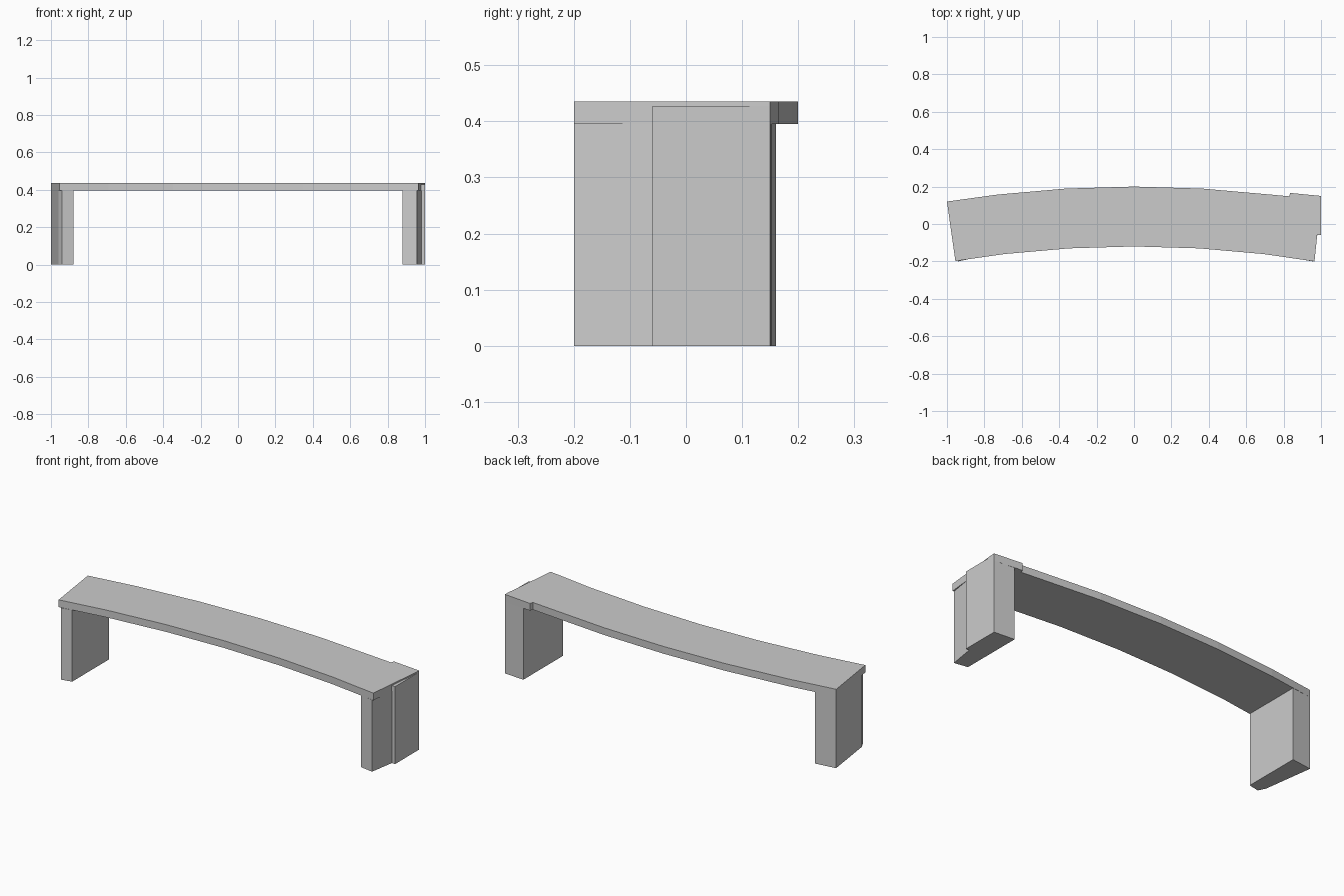
import bpy, bmesh, math

if "Cube" in bpy.data.objects:
    bpy.data.objects.remove(bpy.data.objects["Cube"])


def prism(name, outline, z0, z1):
    """Extrude a plan outline (counter-clockwise) from z0 to z1."""
    bm = bmesh.new()
    face = bm.faces.new([bm.verts.new((x, y, z0)) for x, y in outline])
    ext = bmesh.ops.extrude_face_region(bm, geom=[face])["geom"]
    top = [v for v in ext if isinstance(v, bmesh.types.BMVert)]
    bmesh.ops.translate(bm, verts=top, vec=(0, 0, z1 - z0))
    bmesh.ops.recalc_face_normals(bm, faces=bm.faces)
    mesh = bpy.data.meshes.new(name)
    bm.to_mesh(mesh)
    bm.free()
    obj = bpy.data.objects.new(name, mesh)
    bpy.context.collection.objects.link(obj)
    return obj


# Curved seat: two concentric faceted arcs
CENTRE_Y, R_BACK, R_FRONT = -6.05, 6.25, 5.93
STEP = 0.0585


def arc(radius, angles):
    return [(radius * math.sin(a), CENTRE_Y + radius * math.cos(a)) for a in angles]


inner_angles = [i * STEP for i in range(-2, 3)]
front = [(-0.955, -0.198)] + arc(R_FRONT, inner_angles) + [(0.965, -0.2)]
# right end, with the small raised back corner over the leg
right_end = [(0.998, 0.12), (1.0, 0.15), (0.835, 0.166), (0.83, 0.148)]
back = arc(R_BACK, reversed(inner_angles)) + [(-1.0, 0.12)]
prism("seat", front + right_end + back, 0.395, 0.435)

# Left leg with a chamfered front corner
prism("left_leg", [(-0.88, -0.187), (-0.88, 0.135), (-0.999, 0.12),
                   (-0.96, -0.16), (-0.94, -0.2)], 0, 0.395)

# Right leg: slab under the seat, plus the block standing proud of the end
prism("right_leg", [(0.88, -0.187), (0.957, -0.2), (0.98, -0.06),
                    (0.98, 0.152), (0.88, 0.16)], 0, 0.396)
prism("right_leg_block", [(0.975, -0.06), (1.0, -0.06), (1.0, 0.15),
                          (0.975, 0.152)], 0, 0.427)
